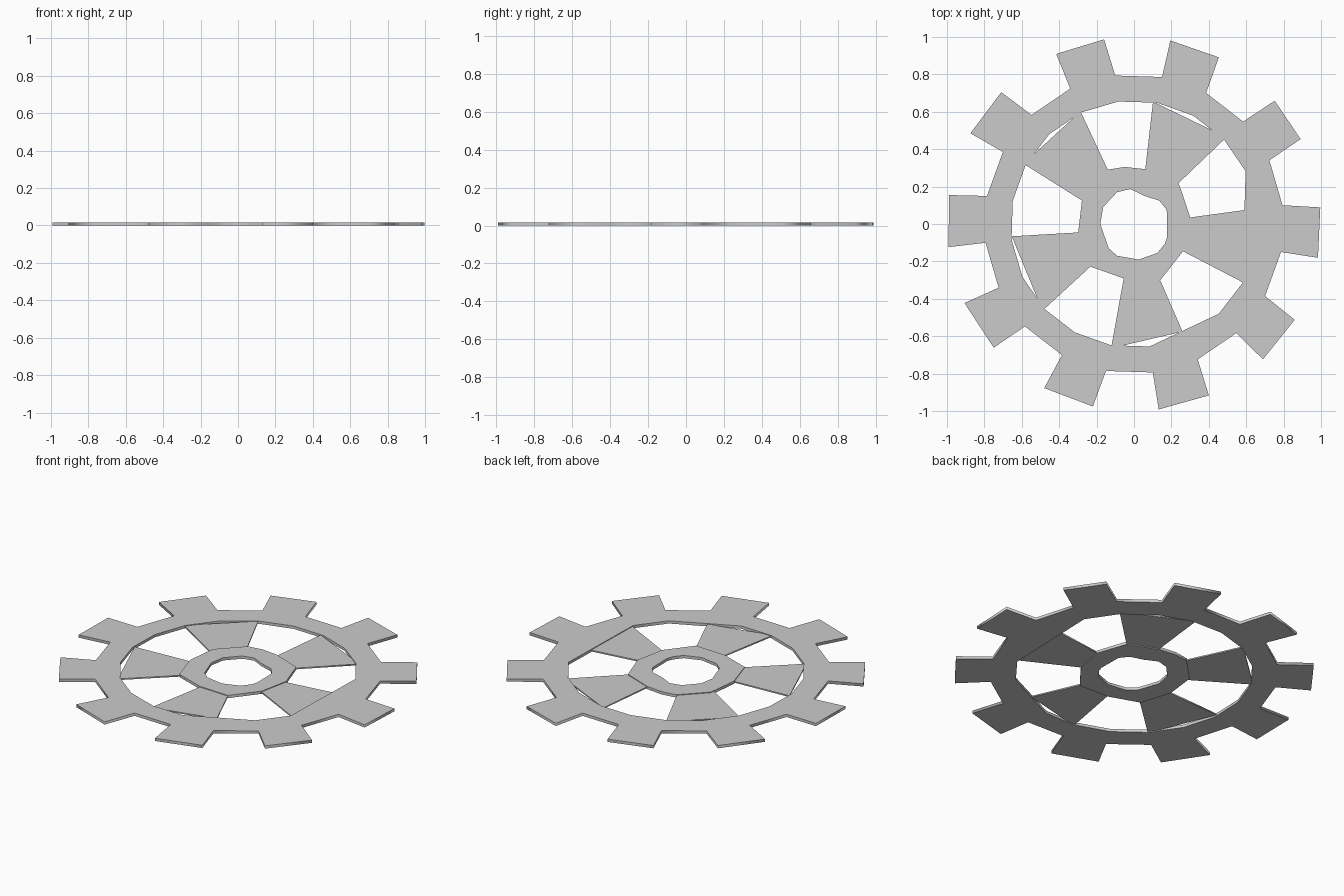
import bpy
from math import sin, cos, radians

if "Cube" in bpy.data.objects:
    bpy.data.objects.remove(bpy.data.objects["Cube"])

T = 0.017           # plate thickness
SPOKE_T = 0.008     # spokes are recessed on both faces


def polar(r, a):
    return (r * cos(radians(a)), r * sin(radians(a)))


def plate(name, loops, thick):
    """Flat plate from closed outlines; inner outlines become holes."""
    cu = bpy.data.curves.new(name, 'CURVE')
    cu.dimensions = '2D'
    cu.fill_mode = 'BOTH'
    cu.extrude = thick / 2
    for pts in loops:
        s = cu.splines.new('POLY')
        s.points.add(len(pts) - 1)
        for p, (x, y) in zip(s.points, pts):
            p.co = (x, y, 0, 1)
        s.use_cyclic_u = True
    ob = bpy.data.objects.new(name, cu)
    bpy.context.collection.objects.link(ob)
    ob.location.z = T / 2
    bpy.ops.object.select_all(action='DESELECT')
    ob.select_set(True)
    bpy.context.view_layer.objects.active = ob
    bpy.ops.object.convert(target='MESH')


# Toothed rim: ten slightly uneven teeth on a 20-sided ring
tips = [(-10.4, 5.1), (27, 41.2), (63, 78.8), (99.2, 114.6), (135.2, 151),
        (171.1, 187.1), (205, 221.4), (241.3, 257.3), (277.6, 293.6), (313.6, 329.2)]
outer = []
for i, (a, b) in enumerate(tips):
    root = -10.8 + 36 * i
    outer += [polar(0.8, root), polar(1.0, a), polar(1.0, b), polar(0.8, root + 18)]
inner = [polar(0.66, 7.3 + 18 * k) for k in range(20) if k not in (0, 16, 19)]
plate("toothed_rim", [outer, inner], T)

# Hub ring with rough round bore
hub_r = [0.302, 0.326, 0.299, 0.322, 0.314, 0.3, 0.329, 0.296, 0.331, 0.3]
hub = [polar(r, 7.3 + 36 * k) for k, r in enumerate(hub_r)]
hub.insert(3, (-0.05, 0.305))
bore = [(-.02, .187), (.055, .15), (.135, .125), (.175, .075), (.177, -.07),
        (.165, -.105), (.125, -.155), (.025, -.19), (-.09, -.17), (-.135, -.13),
        (-.18, 0), (-.165, .09), (-.09, .17)]
plate("hub", [hub, bore], T)

# Five spokes: hub corner, rim corner on each side
spokes = [((.06, .29), (.10, .64), (.24, .22), (.485, .455)),
          ((-.285, .13), (-.58, .315), (-.14, .29), (-.28, .59)),
          ((-.295, -.045), (-.64, -.065), (-.235, -.23), (-.48, -.455)),
          ((-.055, -.29), (-.12, -.65), (.14, -.30), (.255, -.565)),
          ((.30, .035), (.594, .075), (.26, -.145), (.578, -.31))]


def along(a, b, t):
    return (a[0] + (b[0] - a[0]) * t, a[1] + (b[1] - a[1]) * t)


for i, (h1, r1, h2, r2) in enumerate(spokes):
    plate(f"spoke_{i + 1}", [[along(h1, r1, -.04), along(h1, r1, 1.04),
                              along(h2, r2, 1.04), along(h2, r2, -.04)]], SPOKE_T)
